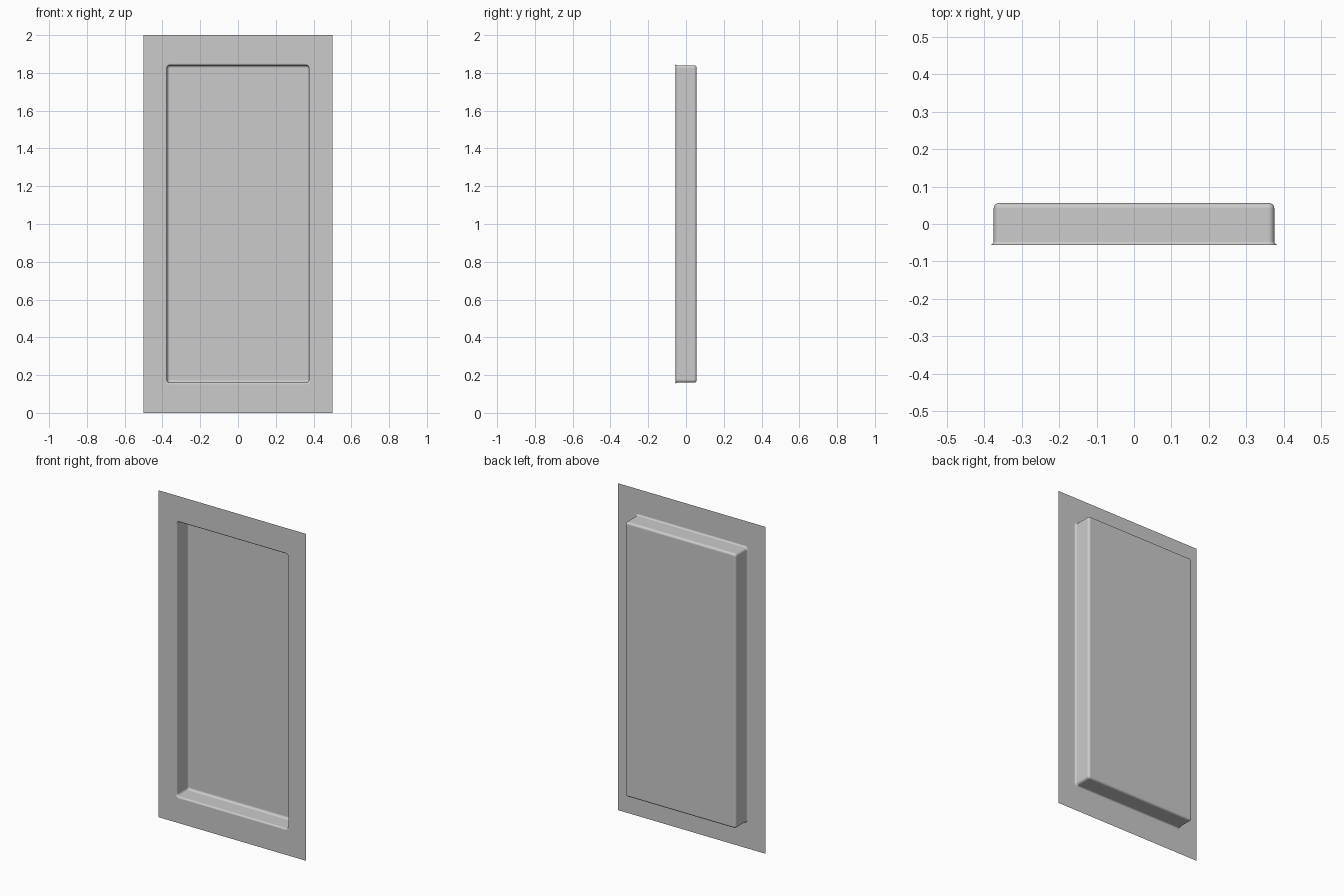
import bpy, bmesh
from math import sin, cos, pi, radians

if "Cube" in bpy.data.objects:
    bpy.data.objects.remove(bpy.data.objects["Cube"])

HX, HZ, CZ = 0.375, 0.84, 1.0    # half width / half height of the pan walls, centre height
Y_FRONT, Y_BACK = -0.056, 0.056  # flange plane and pan floor plane
CORNER, LIP, FILLET = 0.016, 0.010, 0.014
STEPS = 6

bm = bmesh.new()


def ring(radius, y):
    """Rounded rectangle whose corner arcs share fixed centres."""
    verts = []
    cx, cz = HX - CORNER, HZ - CORNER
    for q, (sx, sz) in enumerate([(1, 1), (-1, 1), (-1, -1), (1, -1)]):
        for i in range(STEPS + 1):
            a = (q + i / STEPS) * pi / 2
            verts.append(bm.verts.new((sx * cx + radius * cos(a), y,
                                       CZ + sz * cz + radius * sin(a))))
    return verts


# Wall section: flared lip, straight wall, rounded floor edge
profile = []
for i in range(STEPS + 1):
    a = i / STEPS * pi / 2
    profile.append((CORNER + LIP * (1 - sin(a)), Y_FRONT + LIP * (1 - cos(a))))
for i in range(STEPS + 1):
    a = i / STEPS * pi / 2
    profile.append((CORNER - FILLET * (1 - cos(a)), Y_BACK - FILLET * (1 - sin(a))))

rings = [ring(r, y) for r, y in profile]
n = len(rings[0])
for a, b in zip(rings, rings[1:]):
    for i in range(n):
        j = (i + 1) % n
        bm.faces.new((a[i], a[j], b[j], b[i]))

# Pan floor
bm.faces.new(rings[-1])

# Flat flange: a fan at each corner and a quad along each side
outer = [bm.verts.new((x, Y_FRONT, z))
         for x, z in [(0.5, 2), (-0.5, 2), (-0.5, 0), (0.5, 0)]]
lip = rings[0]
for q in range(4):
    s = q * (STEPS + 1)
    for i in range(STEPS):
        bm.faces.new((outer[q], lip[s + i + 1], lip[s + i]))
    bm.faces.new((outer[q], outer[(q + 1) % 4], lip[(s + STEPS + 1) % n], lip[s + STEPS]))

# Open sheet faces the front
bmesh.ops.recalc_face_normals(bm, faces=bm.faces[:])
bm.normal_update()
if max(bm.faces, key=lambda f: f.calc_area()).normal.y > 0:
    bmesh.ops.reverse_faces(bm, faces=bm.faces[:])

mesh = bpy.data.meshes.new("recessed_panel")
bm.to_mesh(mesh)
bm.free()
panel = bpy.data.objects.new("recessed_panel", mesh)
bpy.context.collection.objects.link(panel)

# Smooth bends, flat faces kept flat
bpy.context.view_layer.objects.active = panel
panel.select_set(True)
bpy.ops.object.shade_smooth_by_angle(angle=radians(35))
weighted = panel.modifiers.new("flat_face_normals", 'WEIGHTED_NORMAL')
weighted.keep_sharp = True
